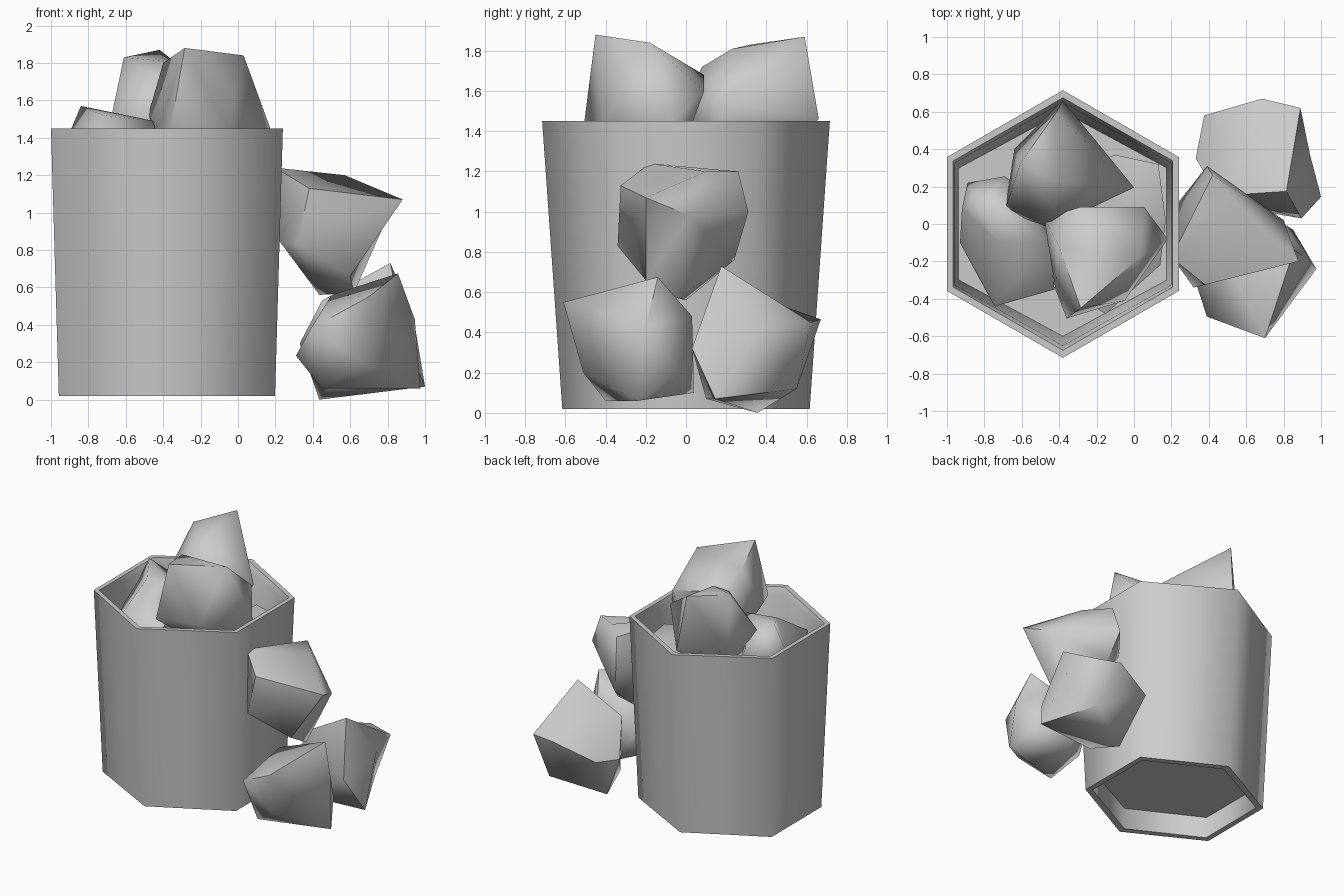
import bpy, bmesh, math
from mathutils import Vector


def finish(name, bm, angle):
    bmesh.ops.recalc_face_normals(bm, faces=bm.faces[:])
    me = bpy.data.meshes.new(name)
    bm.to_mesh(me)
    bm.free()
    ob = bpy.data.objects.new(name, me)
    bpy.context.collection.objects.link(ob)
    bpy.ops.object.select_all(action='DESELECT')
    ob.select_set(True)
    bpy.context.view_layer.objects.active = ob
    bpy.ops.object.shade_smooth_by_angle(angle=math.radians(angle))
    return ob


def bucket():
    """Tapered hexagonal bucket: rings of (half width x, half depth y, z)."""
    profile = [(0.54, 0.56, 0.19), (0.535, 0.56, 0.02), (0.578, 0.615, 0.02),
               (0.62, 0.715, 1.45), (0.587, 0.675, 1.45), (0.58, 0.65, 1.40),
               (0.555, 0.60, 0.85)]
    bm = bmesh.new()
    rings = []
    for hx, hy, z in profile:
        ring = []
        for k in range(6):
            a = math.radians(90 + 60 * k)
            x = math.cos(a) * hx / math.cos(math.radians(30))
            ring.append(bm.verts.new((-0.38 + x, math.sin(a) * hy, z)))
        rings.append(ring)
    for lo, hi in zip(rings, rings[1:]):
        for k in range(6):
            j = (k + 1) % 6
            bm.faces.new((lo[k], lo[j], hi[j], hi[k]))
    bm.faces.new(rings[0])
    bm.faces.new(rings[-1])
    return finish("bucket", bm, 65)


def rock(name, corners):
    """Jagged rock: connect the corners as seen from the rock's centre."""
    pts = [Vector(c) for c in corners]
    mid = Vector([(min(p[i] for p in pts) + max(p[i] for p in pts)) / 2
                  for i in range(3)])
    bm = bmesh.new()
    target = {}
    for p in pts:
        v = bm.verts.new((p - mid).normalized())
        target[v] = p
    bmesh.ops.convex_hull(bm, input=bm.verts[:])
    for v in bm.verts:
        v.co = target[v]
    return finish(name, bm, 62)


bucket()

# rocks heaped beside the bucket
rock("upper_side_rock", [
    (.20, -.18, 1.24), (.42, .26, 1.20), (.57, .10, 1.20), (.88, -.20, 1.07),
    (.80, .02, .98), (.38, -.325, 1.13), (.32, -.34, .83), (.435, 0, .56),
    (.62, -.04, .57), (.39, .31, 1.0), (.45, .24, .76), (.22, -.2, .85),
    (.60, -.20, .66), (.21, .08, .95)])
rock("back_side_rock", [
    (.815, .175, .73), (.89, .62, .45), (.685, .67, .465), (.375, .58, .35),
    (.33, .35, .30), (1.0, .145, .07), (.895, .03, .32), (.435, .355, 0),
    (.45, .15, .53), (.94, .375, .43), (.80, .55, .12), (.50, .10, .07),
    (.60, .40, .56)])
rock("front_side_rock", [
    (.70, -.61, .55), (.855, -.14, .675), (.945, -.20, .43), (.975, -.24, .06),
    (.39, -.495, .38), (.31, -.25, .235), (.45, -.40, .06), (.60, .04, .10),
    (.75, .03, .48), (.50, -.20, .56), (.66, -.51, .20), (.42, 0, .35),
    (.85, -.03, .2)])

# rocks filling the bucket
rock("front_top_rock", [
    (-.285, -.45, 1.88), (.03, -.18, 1.84), (-.40, -.12, 1.80), (.055, .09, 1.60),
    (-.29, .09, 1.68), (-.48, .03, 1.52), (.18, -.08, 1.43), (-.36, -.505, 1.45),
    (-.05, -.41, 1.45), (-.42, -.35, 1.45), (-.15, -.2, 1.18), (-.38, -.1, 1.25),
    (.02, -.05, 1.22)])
rock("back_top_rock", [
    (-.42, .59, 1.87), (-.61, .32, 1.83), (-.38, .66, 1.46), (0, .195, 1.55),
    (-.45, -.02, 1.52), (-.69, .07, 1.45), (-.64, .40, 1.42), (-.40, .23, 1.81),
    (-.35, .30, 1.20), (-.20, .15, 1.25), (-.55, .20, 1.20), (-.43, .08, 1.72)])
rock("left_top_rock", [
    (-.84, .10, 1.57), (-.72, -.10, 1.52), (-.45, -.10, 1.49), (-.745, -.44, 1.30),
    (-.425, -.35, 1.25), (-.93, -.10, 1.25), (-.92, .08, 1.38), (-.89, .22, 1.35),
    (-.69, .255, 1.40), (-.70, -.10, .92), (-.50, .10, 1.10), (-.85, -.25, 1.0)])
rock("lower_rock", [
    (-.10, .37, 1.30), (.13, .32, 1.28), (.17, .02, 1.28), (.14, -.22, 1.15),
    (-.15, -.48, 1.10), (-.38, -.35, 1.12), (-.30, .30, 1.05), (.08, .15, .88),
    (-.25, -.10, .86), (-.10, 0, 1.32), (.05, -.20, .9)])
